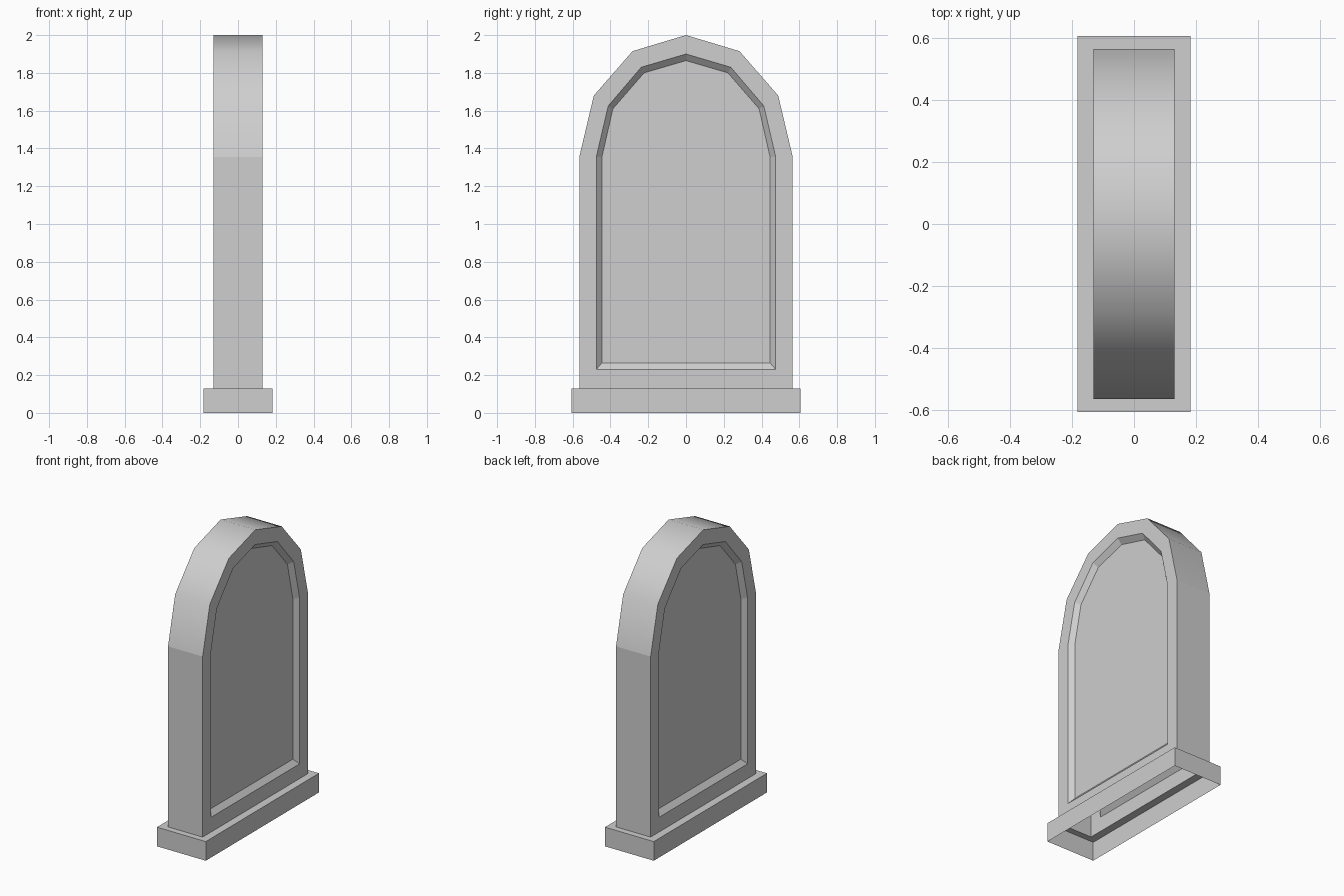
import bpy
import bmesh

cube = bpy.data.objects.get("Cube")
if cube:
    bpy.data.objects.remove(cube, do_unlink=True)

# Single stone colour
stone = bpy.data.materials.new("grey_stone")
stone.use_nodes = True
grey = (0.62, 0.62, 0.62, 1.0)
stone.diffuse_color = grey
stone.node_tree.nodes["Principled BSDF"].inputs["Base Color"].default_value = grey


def finish(bm, name):
    """Turn a bmesh into a named stone object."""
    bmesh.ops.recalc_face_normals(bm, faces=bm.faces)
    mesh = bpy.data.meshes.new(name)
    bm.to_mesh(mesh)
    bm.free()
    mesh.materials.append(stone)
    obj = bpy.data.objects.new(name, mesh)
    bpy.context.collection.objects.link(obj)
    return obj


def bridge(bm, a, b):
    """Join two equal closed loops with quads."""
    n = len(a)
    return [bm.faces.new((a[i], a[(i + 1) % n], b[(i + 1) % n], b[i])) for i in range(n)]


def arch(half, apex):
    """Mirror one side of an arch (bottom to top) around its apex."""
    left = [(-y, z) for y, z in half]
    right = [(y, z) for y, z in reversed(half)]
    return left + [(0, apex)] + right


# Arched outlines: slab edge, recess rim and recessed panel
SPRING = 1.355
BASE_TOP = 0.13
slab_outline = arch([(0.565, BASE_TOP), (0.565, SPRING), (0.488, 1.68), (0.283, 1.915)], 2.0)
rim_outline = arch([(0.475, 0.23), (0.475, SPRING), (0.412, 1.625), (0.237, 1.83)], 1.9)
panel_outline = arch([(0.445, 0.265), (0.445, SPRING), (0.387, 1.61), (0.222, 1.8)], 1.865)

# Arched slab: hollow shell, sunken panel on both broad sides
HALF_THICK = 0.13
DEPTH = 0.03
bm = bmesh.new()
edges = []
for side in (-1, 1):
    loops = []
    for outline, x in ((slab_outline, HALF_THICK), (rim_outline, HALF_THICK),
                       (panel_outline, HALF_THICK - DEPTH)):
        loops.append([bm.verts.new((side * x, y, z)) for y, z in outline])
    bridge(bm, loops[0], loops[1])
    bridge(bm, loops[1], loops[2])
    bm.faces.new(loops[2])
    edges.append(loops[0])

# Outer edge of the slab: flat walls, smooth arch, open underneath
wall = bridge(bm, edges[0], edges[1])
for face in wall[1:-2]:
    face.smooth = True
bm.faces.remove(wall[-1])
finish(bm, "arched_slab")

# Plinth: hollow skirt with a flat mitred top around the slab
bm = bmesh.new()


def rectangle(x, y, z):
    return [bm.verts.new((sx * x, sy * y, z))
            for sx, sy in ((-1, -1), (1, -1), (1, 1), (-1, 1))]


bottom = rectangle(0.183, 0.607, 0)
top = rectangle(0.183, 0.607, BASE_TOP)
inner = rectangle(HALF_THICK, 0.565, BASE_TOP)
bridge(bm, bottom, top)
bridge(bm, top, inner)
finish(bm, "plinth")
